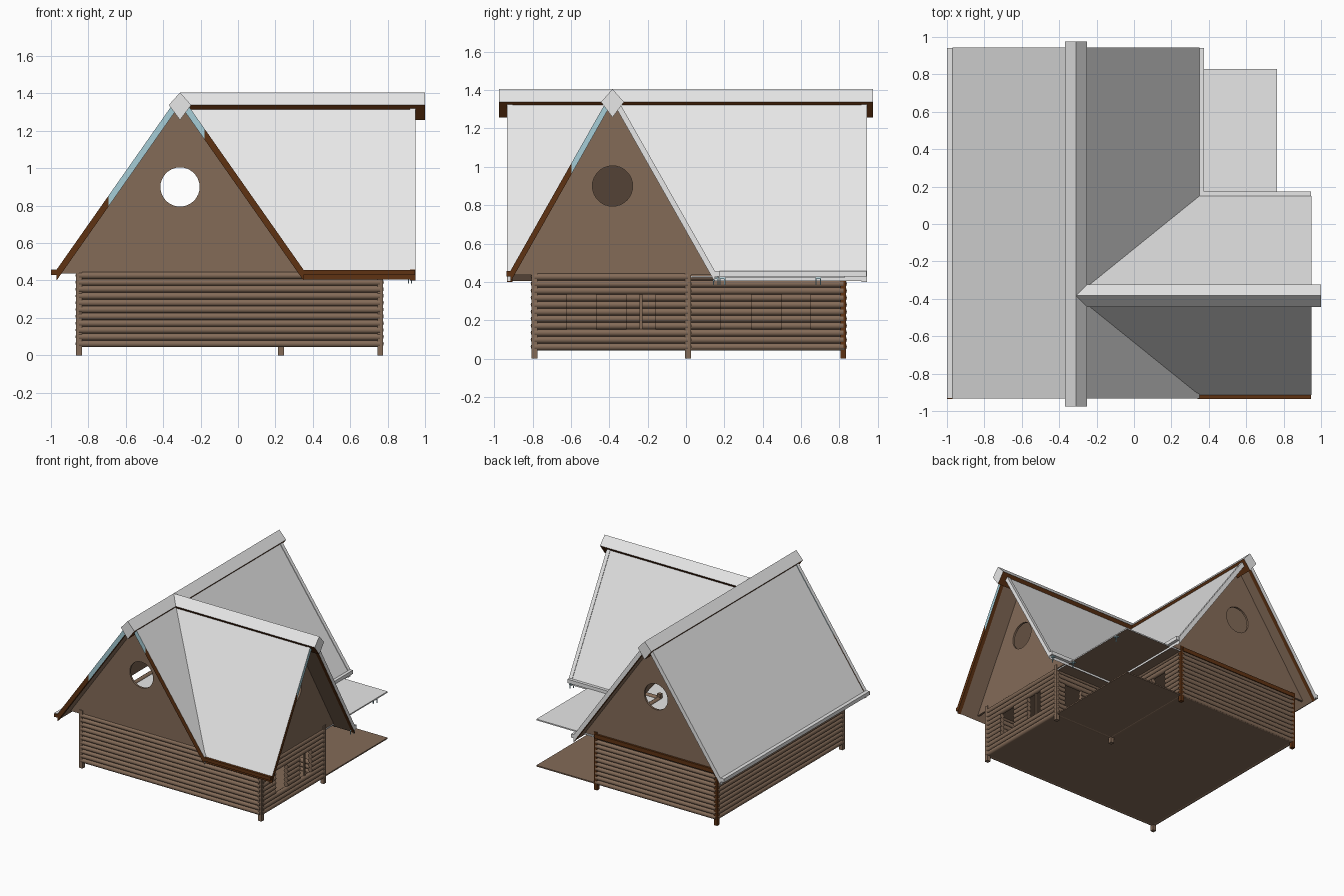
import bpy, bmesh, math
from mathutils import Vector as V

if "Cube" in bpy.data.objects:
    bpy.data.objects.remove(bpy.data.objects["Cube"])


def mat(name, r, g, b):
    m = bpy.data.materials.new(name)
    m.diffuse_color = (r, g, b, 1)
    m.use_nodes = True
    m.node_tree.nodes["Principled BSDF"].inputs["Base Color"].default_value = m.diffuse_color
    return m


GREY = mat("pale grey roof", 0.80, 0.80, 0.80)
WOOD = mat("brown wood", 0.23, 0.147, 0.097)
DARK = mat("dark russet wood", 0.114, 0.032, 0.006)
BLUE = mat("pale blue metal", 0.38, 0.61, 0.68)


def finish(name, bm, *mats):
    bmesh.ops.recalc_face_normals(bm, faces=bm.faces[:])
    me = bpy.data.meshes.new(name)
    bm.to_mesh(me)
    bm.free()
    for m in mats:
        me.materials.append(m)
    ob = bpy.data.objects.new(name, me)
    bpy.context.collection.objects.link(ob)
    return ob


def box(name, x0, x1, y0, y1, z0, z1, m):
    bm = bmesh.new()
    bmesh.ops.create_cube(bm, size=1)
    for v in bm.verts:
        v.co = ((x0 + x1) / 2 + v.co.x * (x1 - x0),
                (y0 + y1) / 2 + v.co.y * (y1 - y0),
                (z0 + z1) / 2 + v.co.z * (z1 - z0))
    return finish(name, bm, m)


def slab(name, pts, thick, top=GREY, side=GREY, under=WOOD, lift=0.0):
    """Plate below a sloping outline, coloured by face direction."""
    bm = bmesh.new()
    a = [bm.verts.new((p[0], p[1], p[2] + lift)) for p in pts]
    b = [bm.verts.new((p[0], p[1], p[2] + lift - thick)) for p in pts]
    bm.faces.new(a)
    f = bm.faces.new(b)
    f.material_index = 2
    n = len(pts)
    for i in range(n):
        f = bm.faces.new((a[i], a[(i + 1) % n], b[(i + 1) % n], b[i]))
        f.material_index = 1
    return finish(name, bm, top, side, under)


# Main measurements: ridge lines, eaves, wall lines
RX, RY, RZ, EZ = -0.31, -0.383, 1.39, 0.45
W, E, S, N = -0.97, 0.35, -0.915, 0.15
YF, YB, XR = -0.93, 0.94, 0.945
XW, XI, XE = -0.85, 0.23, 0.76
YS, YI, YN = -0.79, 0.01, 0.82

# Floor and ceiling plates
box("floor", -0.855, 0.765, -0.795, 0.83, 0.046, 0.056, WOOD)
slab("ceiling", [(-0.855, -0.795, 0.432), (0.765, -0.795, 0.432),
                 (0.765, 0.83, 0.432), (-0.855, 0.83, 0.432)], 0.01)

# Corner posts
for x, y, m in ((XW, YS, WOOD), (XE, YS, WOOD), (XE, YI, WOOD),
                (XI, YI, WOOD), (XI, YN, DARK), (XW, YN, DARK)):
    box("corner_post", x - .015, x + .015, y - .015, y + .015, 0, 0.47, m)


# Log walls: rows of round logs, split where there are window openings
def log_wall(name, axis, fixed, a, b, gaps=()):
    bm = bmesh.new()
    for row in range(11):
        z = 0.062 + row * 0.0365
        spans, start = [], a
        if 0.16 < z < 0.33:
            for g0, g1 in gaps:
                spans.append((start, g0))
                start = g1
        spans.append((start, b))
        for s, e in spans:
            rings = []
            for t in (s, e):
                ring = []
                for k in range(10):
                    q = math.tau * k / 10
                    u, w = fixed + .0195 * math.cos(q), z + .0195 * math.sin(q)
                    ring.append(bm.verts.new((t, u, w) if axis == 'x' else (u, t, w)))
                rings.append(ring)
            for k in range(10):
                j = (k + 1) % 10
                bm.faces.new((rings[0][k], rings[0][j], rings[1][j], rings[1][k])).smooth = True
            for ring in rings:
                bm.faces.new(ring)
    return finish(name, bm, WOOD)


log_wall("front_log_wall", 'x', YS, XW, XE)
log_wall("left_log_wall", 'y', XW, YS, YN)
log_wall("back_log_wall", 'x', YN, XW, XI)
log_wall("right_log_wall", 'y', XE, YS, YI, ((-.62, -.47), (-.31, -.16)))
log_wall("porch_side_log_wall", 'y', XI, YI, YN, ((.18, .34), (.50, .65)))
log_wall("porch_back_log_wall", 'x', YI, XI, XE, ((.53, .69),))
box("window_mullion", XE - .006, XE + .006, -.242, -.228, 0.15, 0.34, WOOD)
box("back_wall_plate", XW, XI, YN + .01, YN + .026, 0.425, 0.458, DARK)


# Gable walls: triangles with a round opening
def gable(name, centre, half, place):
    apex, base, cz, r = 1.345, 0.437, 0.9, 0.105
    tri = [V((-half, base - cz)), V((half, base - cz)), V((0, apex - cz))]
    angs = sorted([math.tau * k / 32 + .01 for k in range(32)] +
                  [math.atan2(p.y, p.x) % math.tau for p in tri])
    bm = bmesh.new()
    loops = [[], []]
    for q in angs:
        d = V((math.cos(q), math.sin(q)))
        dist = 9
        for i in range(3):
            p, e = tri[i], tri[(i + 1) % 3] - tri[i]
            nrm = V((e.y, -e.x))
            if d.dot(nrm) > 1e-6:
                dist = min(dist, p.dot(nrm) / d.dot(nrm))
        for loop, l in zip(loops, (r, dist)):
            loop.append(bm.verts.new(place(centre + d.x * l, cz + d.y * l)))
    n = len(angs)
    for i in range(n):
        j = (i + 1) % n
        bm.faces.new((loops[0][i], loops[0][j], loops[1][j], loops[1][i]))
    ob = finish(name, bm, WOOD)
    s = ob.modifiers.new("thickness", 'SOLIDIFY')
    s.thickness, s.offset = 0.016, 0


gable("front_gable", RX, 0.645, lambda u, z: (u, YS, z))
gable("back_gable", RX, 0.645, lambda u, z: (u, YN, z))
gable("right_gable", RY, 0.518, lambda u, z: (XE, u, z))

# Roof slopes, meeting along the valleys
T = 0.045
slab("main_roof_left", [(RX, YF, RZ), (RX, YB, RZ), (W, YB, EZ), (W, YF, EZ)], T)
slab("main_roof_back_right", [(RX, RY, RZ), (RX, YB, RZ), (E, YB, EZ), (E, N, EZ)], T)
slab("main_roof_front_right", [(RX, RY, RZ), (RX, YF, RZ), (E, YF, EZ), (E, S, EZ)], T)
slab("wing_roof_back", [(RX, RY, RZ), (XR, RY, RZ), (XR, N, EZ), (E, N, EZ)], T)
slab("wing_roof_front", [(RX, RY, RZ), (XR, RY, RZ), (XR, S, EZ), (E, S, EZ)], T, side=DARK)


# Rake boards along the sloping roof ends; t0..t1 is the part from ridge to eave
def rake(name, top, low, inward, side, t0=0.0, t1=1.0):
    a, b, w = V(top), V(low), V(inward)
    p, q = a.lerp(b, t0), a.lerp(b, t1)
    slab(name, [p, q, q + w, p + w], 0.058, side=side, under=DARK, lift=0.008)


IN_S, IN_N, IN_E = (0, .03, 0), (0, -.03, 0), (-.03, 0, 0)
FT, BT, RT = (RX, YF - .004, RZ), (RX, YB + .004, RZ), (XR + .004, RY, RZ)
rake("front_rake_left_upper", FT, (W, YF - .004, EZ), IN_S, BLUE, 0, 0.58)
rake("front_rake_left_lower", FT, (W, YF - .004, EZ), IN_S, DARK, 0.58, 1)
rake("front_rake_right_upper", FT, (E, YF - .004, EZ), IN_S, BLUE, 0, 0.2)
rake("front_rake_right_lower", FT, (E, YF - .004, EZ), IN_S, DARK, 0.2, 1)
rake("back_rake_left", BT, (W, YB + .004, EZ), IN_N, GREY)
rake("back_rake_right", BT, (E, YB + .004, EZ), IN_N, GREY)
rake("wing_rake_front_upper", RT, (XR + .004, S, EZ), IN_E, BLUE, 0, 0.4)
rake("wing_rake_front_lower", RT, (XR + .004, S, EZ), IN_E, DARK, 0.4, 1)
rake("wing_rake_back", RT, (XR + .004, N, EZ), IN_E, GREY)

# Eave boards
box("left_eave_board", -1.0, W, YF, YB, 0.428, 0.458, GREY)
box("left_eave_end", -1.0, W, YF - .005, YF, 0.428, 0.455, DARK)
box("right_eave_board", E, .375, N, YB, 0.428, 0.458, GREY)
box("wing_back_eave_board", E, XR, N, .175, 0.428, 0.458, GREY)
box("wing_front_eave_board", E - .01, XR, -.935, S, 0.428, 0.456, DARK)


# Ridge beams: diamond section, grey above and brown below
def ridge(name, place, t0, t1):
    bm = bmesh.new()
    prof = [(0, 1.405), (.06, 1.338), (0, 1.258), (-.06, 1.338)]
    a, b = ([bm.verts.new(place(t, u, z)) for u, z in prof] for t in (t0, t1))
    for i in range(4):
        j = (i + 1) % 4
        bm.faces.new((a[i], a[j], b[j], b[i])).material_index = 1 if i in (1, 2) else 0
    bm.faces.new(a)
    bm.faces.new(b)
    finish(name, bm, GREY, DARK)


ridge("main_ridge_beam", lambda t, u, z: (RX + u, t, z), -0.975, 0.975)
ridge("wing_ridge_beam", lambda t, u, z: (t, RY + u, z), RX, 1.0)

# Small hanging hooks below the porch edge
for x, y in ((.75, .19), (.75, .69), (.92, .155)):
    box("hook_bar", x - .012, x + .012, y - .015, y + .015, 0.416, 0.422, BLUE)
    for s in (-1, 1):
        box("hook_prong", x + s * .008 - .003, x + s * .008 + .003,
            y + s * .012 - .003, y + s * .012 + .003, 0.385, 0.43, BLUE)
